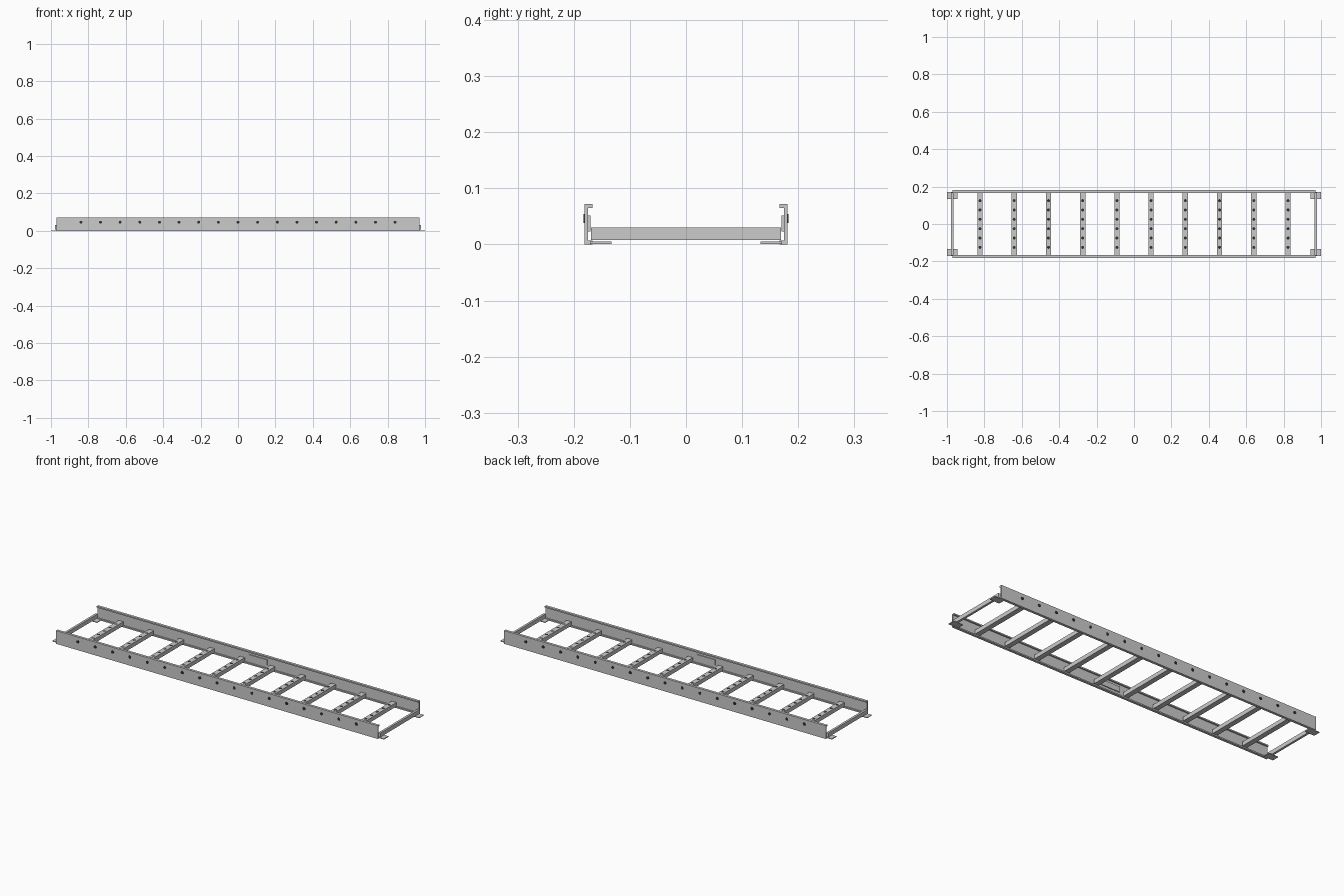
import bpy, bmesh, math
from mathutils import Matrix, Vector

if "Cube" in bpy.data.objects:
    bpy.data.objects.remove(bpy.data.objects["Cube"])

dark = bpy.data.materials.new("dark_fittings")
dark.diffuse_color = (0.03, 0.03, 0.03, 1)
dark.use_nodes = True
dark.node_tree.nodes["Principled BSDF"].inputs["Base Color"].default_value = dark.diffuse_color


def finish(name, bm, mat=None):
    bmesh.ops.recalc_face_normals(bm, faces=bm.faces)
    me = bpy.data.meshes.new(name)
    bm.to_mesh(me)
    bm.free()
    ob = bpy.data.objects.new(name, me)
    bpy.context.collection.objects.link(ob)
    if mat:
        me.materials.append(mat)
    return ob


def box(name, x, y, z):
    """Box from (min, max) ranges."""
    bm = bmesh.new()
    lo, hi = Vector((x[0], y[0], z[0])), Vector((x[1], y[1], z[1]))
    m = Matrix.Translation((lo + hi) / 2) @ Matrix.Diagonal((*(hi - lo), 1))
    bmesh.ops.create_cube(bm, size=1, matrix=m)
    return finish(name, bm)


def discs(name, spots, radius, depth, rot):
    """Row of short cylinders in one object."""
    bm = bmesh.new()
    for p in spots:
        bmesh.ops.create_cone(bm, cap_ends=True, segments=12, radius1=radius,
                              radius2=radius, depth=depth,
                              matrix=Matrix.Translation(p) @ rot)
    return finish(name, bm, dark)


def span(s, a, b):
    return tuple(sorted((s * a, s * b)))


L = 0.97
flat = Matrix.Identity(4)
sideways = Matrix.Rotation(math.pi / 2, 4, 'X')

for s, side in ((-1, "front"), (1, "back")):
    # C-channel side rail
    profile = [(.181, 0), (.181, .072), (.167, .072), (.167, .065),
               (.175, .065), (.175, .007), (.167, .007), (.167, 0)]
    bm = bmesh.new()
    f = bm.faces.new([bm.verts.new((-L, s * y, z)) for y, z in profile])
    ext = bmesh.ops.extrude_face_region(bm, geom=[f], use_keep_orig=True)
    bmesh.ops.translate(bm, vec=(2 * L, 0, 0),
                        verts=[v for v in ext["geom"] if isinstance(v, bmesh.types.BMVert)])
    finish(side + "_rail", bm)

    # Bolt heads along the outer web
    discs(side + "_bolts", [(i * .105, s * .181, .046) for i in range(-8, 9)],
          .008, .004, sideways)

    # Splice plate on the inside of the web
    box(side + "_splice_plate", (-.055, .055), span(s, .170, .176), (.023, .052))

    # Corner feet
    for t, end in ((-1, "left"), (1, "right")):
        box(f"{side}_{end}_foot", span(t, .943, 1.0), span(s, .133, .171), (.001, .005))

# Rungs with a row of dark fixing holes
for i in range(10):
    x = (i - 4.5) * .183
    box(f"rung_{i + 1}", (x - .014, x + .014), (-.169, .169), (.008, .030))
    discs(f"rung_holes_{i + 1}", [(x, (k - 2.5) * .05, .030) for k in range(6)],
          .008, .001, flat)

# Thin end bars
for t, end in ((-1, "left"), (1, "right")):
    box(end + "_end_bar", span(t, .966, .978), (-.169, .169), (.008, .030))
